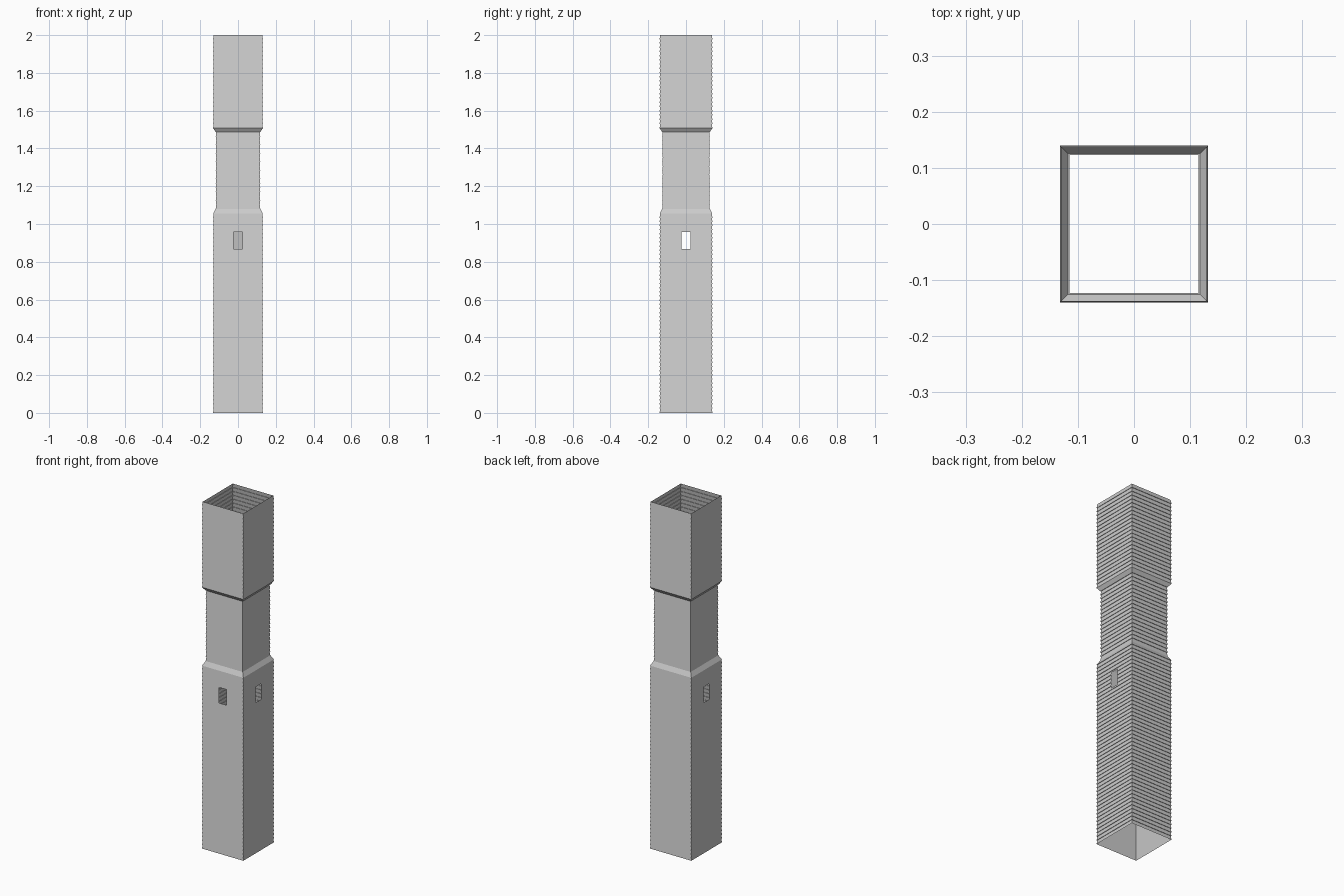
import bpy, bmesh

cube = bpy.data.objects.get("Cube")
if cube:
    bpy.data.objects.remove(cube, do_unlink=True)

HALF_X, HALF_Y = 0.132, 0.14   # outer half sizes of the shaft
LAP = 0.003                    # how far each board leans in at its top
STEP = 0.014                   # how much narrower the neck is

grey = bpy.data.materials.new("light grey")
grey.use_nodes = True
colour = (0.6, 0.6, 0.6, 1)
grey.diffuse_color = colour
grey.node_tree.nodes["Principled BSDF"].inputs["Base Color"].default_value = colour


def boards(z0, z1, count, inset):
    """Profile of overlapping boards as (height, inset) pairs."""
    rows = []
    h = (z1 - z0) / count
    for i in range(count):
        rows += [(z0 + i * h, inset), (z0 + (i + 1) * h, inset + LAP)]
    return rows


def square_tube(name, profile, window=None):
    """Open rectangular sheet tube following the profile."""
    bm = bmesh.new()
    rings = []
    for z, inset in profile:
        x, y = HALF_X - inset, HALF_Y - inset
        rings.append([bm.verts.new((sx * x, sy * y, z))
                      for sx, sy in ((-1, -1), (1, -1), (1, 1), (-1, 1))])
    for low, high in zip(rings, rings[1:]):
        for i in range(4):
            j = (i + 1) % 4
            bm.faces.new((low[i], low[j], high[j], high[i]))
    if window:
        cut_windows(bm, *window)
    mesh = bpy.data.meshes.new(name)
    bm.to_mesh(mesh)
    bm.free()
    mesh.materials.append(grey)
    obj = bpy.data.objects.new(name, mesh)
    bpy.context.collection.objects.link(obj)
    return obj


def cut_windows(bm, half, low, high):
    """Open a window in the front and both side walls, none in the back."""
    planes = [((0, 0, low), (0, 0, 1)), ((0, 0, high), (0, 0, 1))]
    for s in (-half, half):
        planes += [((s, 0, 0), (1, 0, 0)), ((0, s, 0), (0, 1, 0))]
    for co, no in planes:
        near = [f for f in bm.faces
                if low - 0.03 < f.calc_center_median().z < high + 0.03]
        geom = set(near)
        for f in near:
            geom.update(f.edges)
            geom.update(f.verts)
        bmesh.ops.bisect_plane(bm, geom=list(geom), dist=1e-6,
                               plane_co=co, plane_no=no)
    hole = []
    for f in bm.faces:
        c = f.calc_center_median()
        if low < c.z < high and (abs(c.y) < half or (abs(c.x) < half and c.y < 0)):
            hole.append(f)
    bmesh.ops.delete(bm, geom=hole, context='FACES')


# Boarded walls
square_tube("lower_shaft", boards(0, 1.055, 48, 0), (0.024, 0.868, 0.958))
square_tube("neck", boards(1.08, 1.487, 18, STEP), None)
square_tube("head", boards(1.507, 2, 22, 0))

# Sloping collars joining the sections
square_tube("lower_collar", [(1.055, LAP), (1.055, 0), (1.08, STEP)])
square_tube("upper_collar", [(1.487, STEP + LAP), (1.487, STEP), (1.507, 0)])
